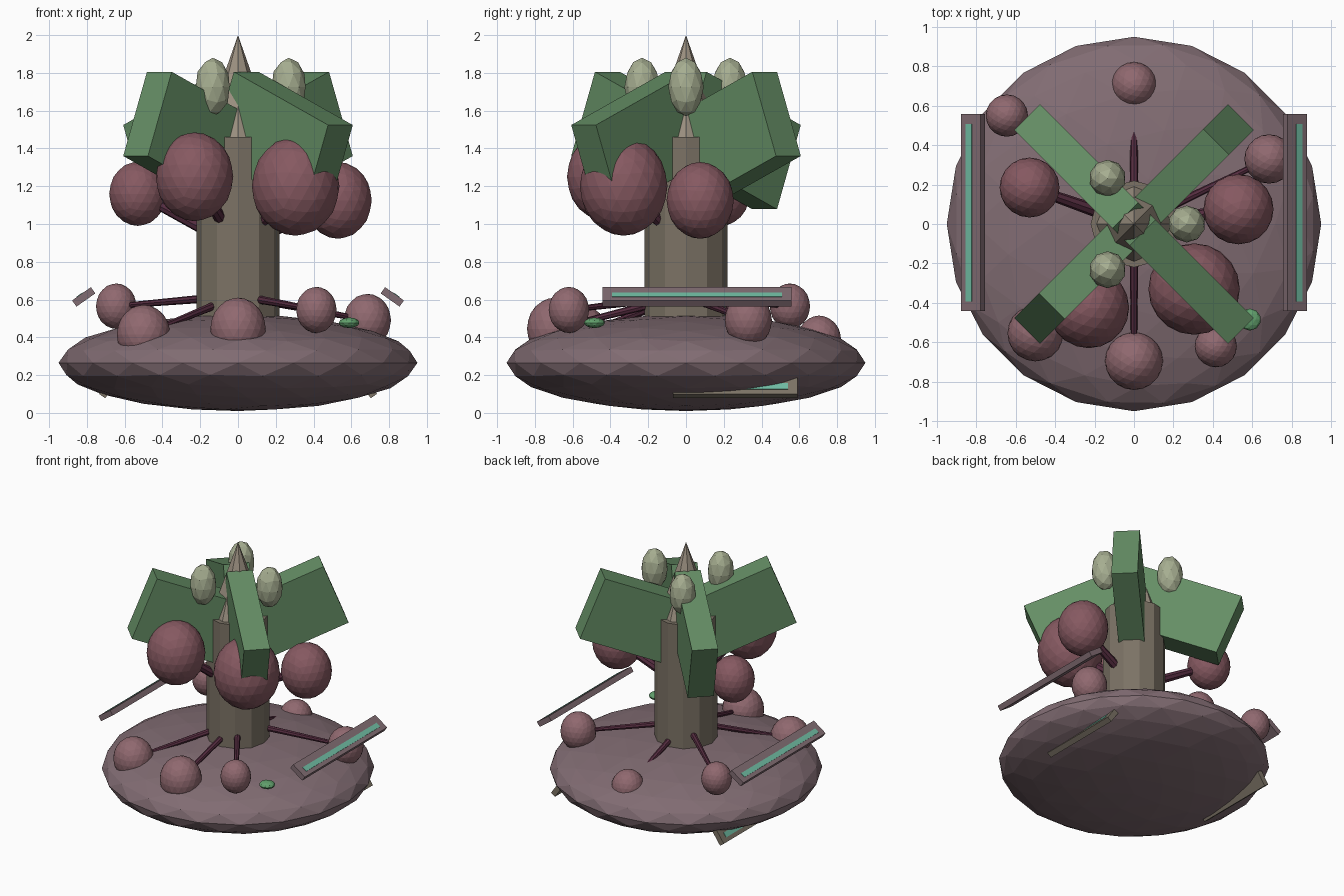
import bpy, math
from mathutils import Vector, Matrix

if "Cube" in bpy.data.objects:
    bpy.data.objects.remove(bpy.data.objects["Cube"])


def mat(name, r, g, b):
    m = bpy.data.materials.new(name)
    m.diffuse_color = (r, g, b, 1)
    m.use_nodes = True
    m.node_tree.nodes["Principled BSDF"].inputs["Base Color"].default_value = m.diffuse_color
    return m


MAUVE = mat("mauve", 0.22, 0.15, 0.17)
PINK = mat("pink", 0.28, 0.14, 0.16)
ROSE = mat("rose", 0.24, 0.10, 0.12)
BARK = mat("bark", 0.20, 0.17, 0.13)
TIP = mat("tip", 0.33, 0.28, 0.22)
STEM = mat("stem", 0.09, 0.025, 0.05)
LEAF = mat("leaf", 0.13, 0.27, 0.13)
BUD = mat("bud", 0.38, 0.42, 0.28)
SEED = mat("seed", 0.12, 0.35, 0.15)
TEAL = mat("teal", 0.16, 0.50, 0.36)


def finish(name, m):
    o = bpy.context.object
    o.name = name
    o.data.materials.append(m)
    return o


def ball(name, loc, r, rz, m, sub=3):
    bpy.ops.mesh.primitive_ico_sphere_add(subdivisions=sub, radius=1, location=loc)
    o = finish(name, m)
    o.scale = (r, r, rz)
    return o


def box(name, size, matrix, m):
    bpy.ops.mesh.primitive_cube_add(size=1)
    o = finish(name, m)
    o.matrix_world = matrix @ Matrix.Diagonal((*size, 1))
    return o


def rod(name, a, b, r1, r2, m, sides):
    a, b = Vector(a), Vector(b)
    bpy.ops.mesh.primitive_cone_add(vertices=sides, radius1=r1, radius2=r2,
                                    depth=(b - a).length, location=(a + b) / 2)
    o = finish(name, m)
    o.rotation_euler = (b - a).to_track_quat('Z', 'Y').to_euler()
    return o


# Flattened base, trunk and pointed tip
ball("base", (0, 0, 0.265), 0.95, 0.255, MAUVE)
rod("trunk", (0, 0, 0.4), (0, 0, 1.46), 0.22, 0.22, BARK, 12)
rod("trunk_tip", (0, 0, 1.46), (0, 0, 2.0), 0.19, 0, TIP, 8)

# Four slab leaves, alternately tilted up and down
for i in range(4):
    tilt = 0.38 if i % 2 else -0.38
    M = (Matrix.Rotation(math.radians(45 + 90 * i), 4, 'Z')
         @ Matrix.Translation((0.325, 0, 1.442)) @ Matrix.Rotation(tilt, 4, 'Y'))
    box(f"leaf_{i}", (0.76, 0.185, 0.48), M, LEAF)

# Three buds around the tip
for i in range(3):
    a = math.radians(120 * i)
    ball(f"bud_{i}", (0.268 * math.cos(a), 0.268 * math.sin(a), 1.725), 0.094, 0.155, BUD, 2)

# Large fruit on upper stems: x, y, z, radius, half height
upper = [(0.305, -0.33, 1.2, 0.232, 0.262), (-0.23, -0.425, 1.25, 0.205, 0.235),
         (0.53, 0.075, 1.125, 0.178, 0.203), (-0.53, 0.185, 1.16, 0.152, 0.17)]
for i, (x, y, z, r, h) in enumerate(upper):
    ball(f"upper_fruit_{i}", (x, y, z), r, h, ROSE)
    rod(f"upper_stem_{i}", (0, 0, 0.88), (x, y, z), 0.038, 0.025, STEM, 8)

# Small fruit on lower stems
lower = [(0, 0.705, 0.385, 0.117, 0.13), (-0.645, 0.55, 0.565, 0.107, 0.12),
         (0.685, 0.33, 0.49, 0.125, 0.14), (0, -0.695, 0.445, 0.147, 0.165),
         (-0.5, -0.555, 0.415, 0.142, 0.157), (0.415, -0.62, 0.545, 0.107, 0.122)]
for i, (x, y, z, r, h) in enumerate(lower):
    ball(f"lower_fruit_{i}", (x, y, z), r, h, PINK)
    rod(f"lower_stem_{i}", (0, 0, 0.62), (x, y, z), 0.025, 0.014, STEM, 8)

# Little green seed on the base
ball("seed", (0.588, -0.485, 0.477), 0.056, 0.028, SEED, 2)

# Tilted side panels and lower fins with inset light strips, mirrored in x
for side, s in (("right", 1), ("left", -1)):
    for name, x, y, z, length, deg, m in (("panel", 0.817, 0.058, 0.614, 1.0, 35, MAUVE),
                                          ("fin", 0.684, 0.26, 0.139, 0.66, 55, BARK)):
        M = (Matrix.Translation((s * x, y, z))
             @ Matrix.Rotation(s * math.radians(deg), 4, 'Y'))
        box(f"{side}_{name}", (0.122, length, 0.04), M, m)
        box(f"{side}_{name}_strip", (0.038, length - 0.1, 0.01),
            M @ Matrix.Translation((s * 0.012, 0, 0.018)), TEAL)
